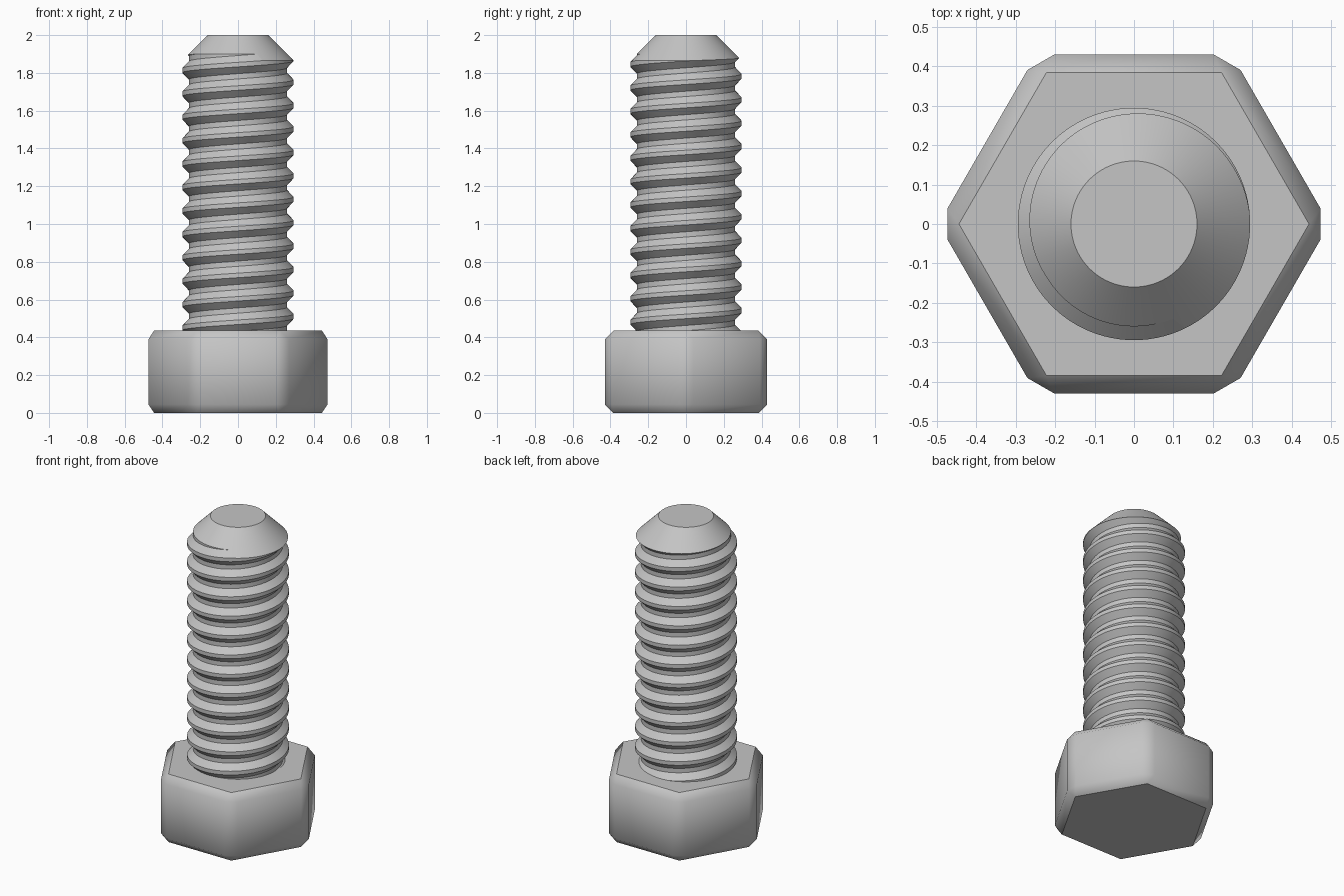
import bpy, bmesh
from math import cos, sin, pi

if "Cube" in bpy.data.objects:
    bpy.data.objects.remove(bpy.data.objects["Cube"], do_unlink=True)

STEEL = (0.56, 0.56, 0.56, 1)
HEAD_TOP, TOP = 0.435, 2.0
HEX_RADIUS, CHAMFER = 0.4965, 0.045
ROOT, CREST, TIP = 0.26, 0.295, 0.16
PITCH, CREST_FLAT, FLANK = 0.124, 0.024, 0.036
SEGMENTS, TURNS = 96, 13
CREST_Z = 1.875          # height of the highest crest at angle zero

steel = bpy.data.materials.new("grey_steel")
steel.use_nodes = True
steel.diffuse_color = STEEL
steel.node_tree.nodes["Principled BSDF"].inputs["Base Color"].default_value = STEEL


def add_object(name, bm):
    bmesh.ops.recalc_face_normals(bm, faces=bm.faces[:])
    mesh = bpy.data.meshes.new(name)
    bm.to_mesh(mesh)
    bm.free()
    mesh.materials.append(steel)
    obj = bpy.data.objects.new(name, mesh)
    bpy.context.collection.objects.link(obj)
    bpy.ops.object.select_all(action='DESELECT')
    obj.select_set(True)
    bpy.context.view_layer.objects.active = obj
    bpy.ops.object.shade_smooth_by_angle(angle=pi / 5)
    return obj


# Hexagonal head, all edges chamfered
bm = bmesh.new()
base = bm.faces.new([bm.verts.new((HEX_RADIUS * cos(i * pi / 3),
                                   HEX_RADIUS * sin(i * pi / 3), 0)) for i in range(6)])
side = bmesh.ops.extrude_face_region(bm, geom=[base])["geom"]
bmesh.ops.translate(bm, vec=(0, 0, HEAD_TOP),
                    verts=[v for v in side if isinstance(v, bmesh.types.BMVert)])
bmesh.ops.recalc_face_normals(bm, faces=bm.faces[:])
bmesh.ops.bevel(bm, geom=bm.edges[:], offset=CHAMFER, segments=1,
                affect='EDGES', profile=0.5)
add_object("hex_head", bm)


def thread_column(angle):
    """Thread outline (radius, height) at one angle, trimmed by the tip cone."""
    half = CREST_FLAT / 2
    steps = ((ROOT, -half - FLANK), (CREST, -half), (CREST, half), (ROOT, half + FLANK))
    points = []
    limit = TOP + TIP
    cut = None
    for turn in range(-TURNS, 3):
        middle = CREST_Z + PITCH * (turn + angle / (2 * pi))
        for r, dz in steps:
            z = middle + dz
            if cut is None and r + z > limit:
                r0, z0 = points[-1]
                t = (limit - r0 - z0) / (r + z - r0 - z0)
                cut = (r0 + (r - r0) * t, z0 + (z - z0) * t)
            points.append(cut or (r, max(z, HEAD_TOP - 0.02)))
    return points + [(TIP, TOP)]


# Threaded shank with coned tip
bm = bmesh.new()
columns = []
for i in range(SEGMENTS + 1):
    a = 2 * pi * i / SEGMENTS
    columns.append([bm.verts.new((r * cos(a), r * sin(a), z)) for r, z in thread_column(a)])
for left, right in zip(columns, columns[1:]):
    for j in range(len(left) - 1):
        bm.faces.new((left[j], right[j], right[j + 1], left[j + 1]))
bm.faces.new([column[-1] for column in columns[:-1]])
bmesh.ops.remove_doubles(bm, verts=bm.verts[:], dist=0.0002)
bmesh.ops.dissolve_degenerate(bm, edges=bm.edges[:], dist=0.0001)
add_object("threaded_shank", bm)
